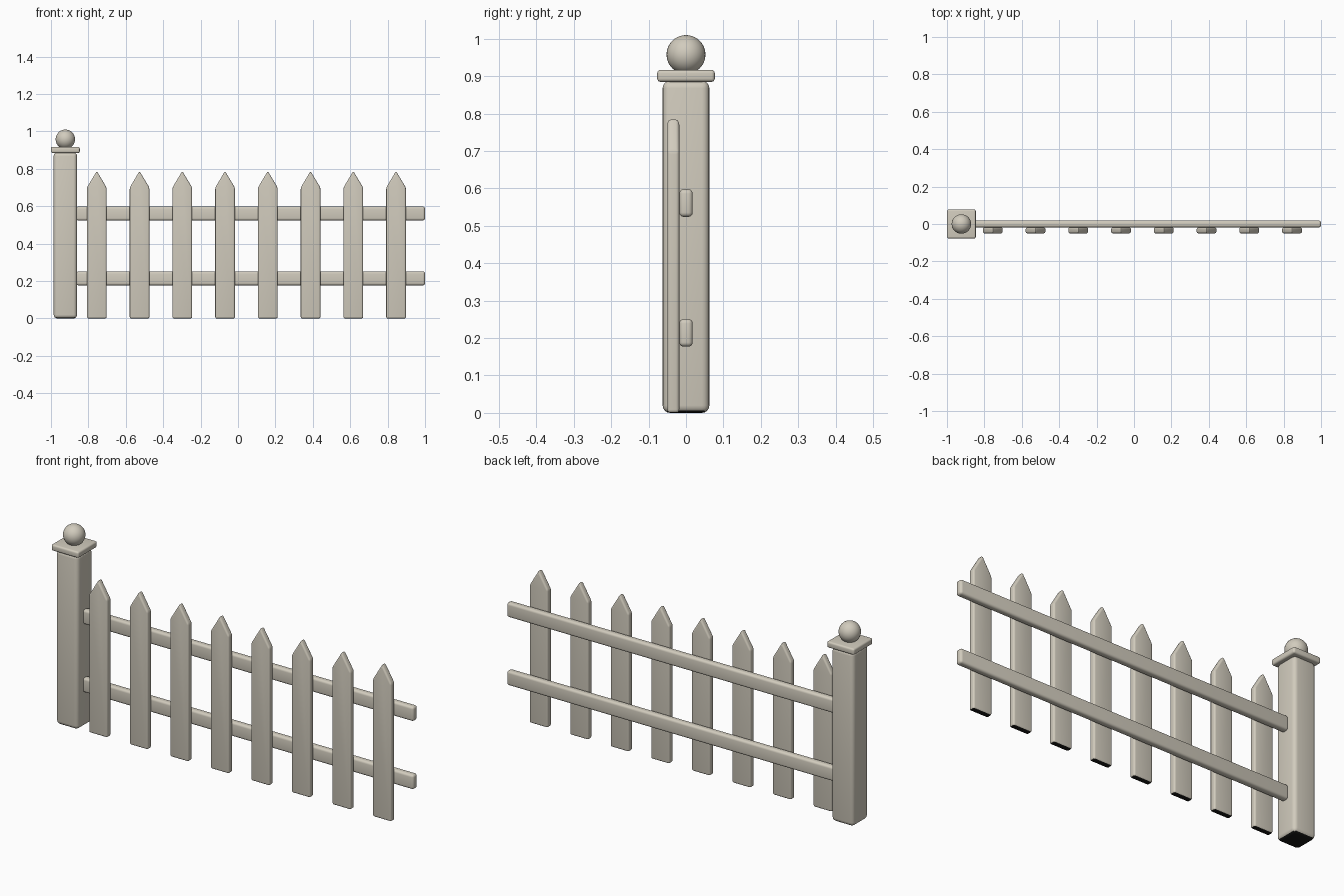
import bpy
import bmesh
import math
from mathutils import Matrix, Vector

cube = bpy.data.objects.get("Cube")
if cube:
    bpy.data.objects.remove(cube, do_unlink=True)


def make_material(name, rgb):
    mat = bpy.data.materials.new(name)
    mat.use_nodes = True
    color = (*rgb, 1.0)
    mat.diffuse_color = color
    bsdf = mat.node_tree.nodes["Principled BSDF"]
    bsdf.inputs["Base Color"].default_value = color
    bsdf.inputs["Roughness"].default_value = 0.8
    return mat


PAINT = make_material("cream_paint", (0.64, 0.60, 0.51))
DARK = make_material("dark_underside", (0.008, 0.008, 0.007))


def finish(name, bm, bevel=0.0, dark_base=False):
    """Round the edges, colour the base and create the object."""
    if bevel:
        bmesh.ops.bevel(bm, geom=bm.edges[:], offset=bevel, segments=4,
                        profile=0.5, affect="EDGES", clamp_overlap=True)
    bmesh.ops.recalc_face_normals(bm, faces=bm.faces[:])
    bm.normal_update()
    for face in bm.faces:
        face.material_index = int(dark_base and face.normal.z < -0.75)
    mesh = bpy.data.meshes.new(name)
    bm.to_mesh(mesh)
    bm.free()
    mesh.materials.append(PAINT)
    if dark_base:
        mesh.materials.append(DARK)
    obj = bpy.data.objects.new(name, mesh)
    bpy.context.collection.objects.link(obj)
    bpy.ops.object.select_all(action="DESELECT")
    obj.select_set(True)
    bpy.context.view_layer.objects.active = obj
    bpy.ops.object.shade_smooth_by_angle(angle=math.radians(35))
    return obj


def box(name, low, high, bevel, dark_base=False):
    low, high = Vector(low), Vector(high)
    bm = bmesh.new()
    fit = Matrix.Translation((low + high) / 2) @ Matrix.Diagonal((*(high - low), 1))
    bmesh.ops.create_cube(bm, size=1, matrix=fit)
    return finish(name, bm, bevel, dark_base)


def picket(name, x):
    """Pointed board extruded from its front outline."""
    half, shoulder, tip = 0.0525, 0.70, 0.788
    front, back = -0.05, -0.018
    outline = [(-half, 0), (half, 0), (half, shoulder), (0, tip), (-half, shoulder)]
    bm = bmesh.new()
    face = bm.faces.new([bm.verts.new((x + px, front, pz)) for px, pz in outline])
    side = bmesh.ops.extrude_face_region(bm, geom=[face])["geom"]
    verts = [v for v in side if isinstance(v, bmesh.types.BMVert)]
    bmesh.ops.translate(bm, verts=verts, vec=(0, back - front, 0))
    return finish(name, bm, 0.009, dark_base=True)


# Post with a square cap and a ball
POST_X = -0.923
box("post", (POST_X - 0.0625, -0.0625, 0), (POST_X + 0.0625, 0.0625, 0.888),
    0.02, dark_base=True)
box("post_cap", (POST_X - 0.077, -0.077, 0.885), (POST_X + 0.077, 0.077, 0.917), 0.009)
ball = bmesh.new()
bmesh.ops.create_uvsphere(ball, u_segments=32, v_segments=20, radius=0.052,
                          matrix=Matrix.Translation((POST_X, 0, 0.958)))
finish("post_ball", ball)

# Two rails running out from the post
for label, bottom in (("lower_rail", 0.177), ("upper_rail", 0.524)):
    box(label, (-0.866, -0.018, bottom), (1.0, 0.018, bottom + 0.074), 0.012)

# Evenly spaced pickets on the front of the rails
COUNT, FIRST, LAST = 8, -0.755, 0.845
for i in range(COUNT):
    picket(f"picket_{i + 1}", FIRST + (LAST - FIRST) * i / (COUNT - 1))
